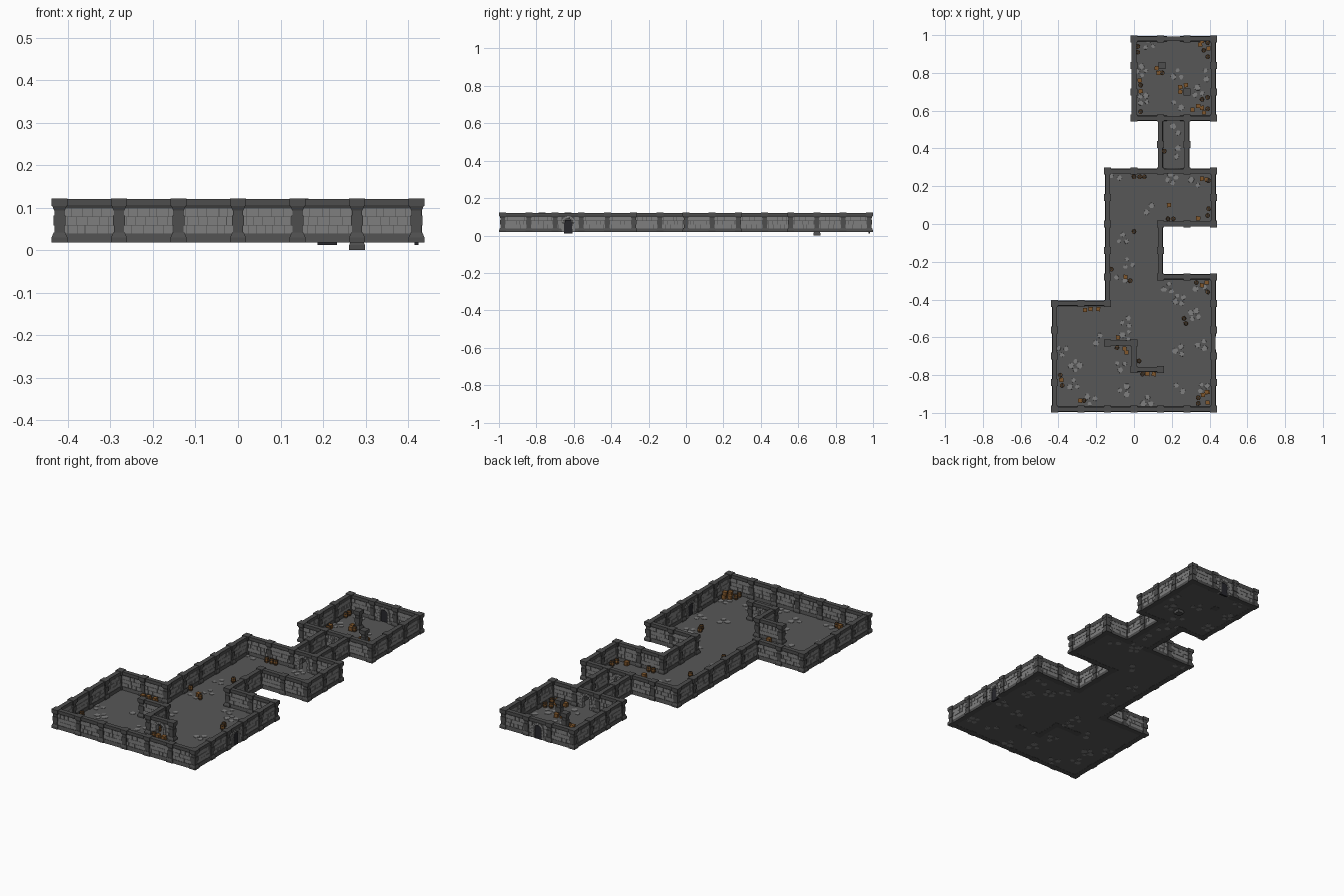
import bpy, bmesh, random
from math import pi, cos, sin, atan2
from mathutils import Matrix, Vector

if "Cube" in bpy.data.objects:
    bpy.data.objects.remove(bpy.data.objects["Cube"])

random.seed(4)
T = 0.14            # tile size
Z0, Z1, Z2, Z3 = 0.018, 0.038, 0.099, 0.122   # ground, plinth, cornice, top
FLOOR = 0.021


def material(name, rgb):
    m = bpy.data.materials.new(name)
    m.diffuse_color = (*rgb, 1)
    m.use_nodes = True
    m.node_tree.nodes["Principled BSDF"].inputs["Base Color"].default_value = m.diffuse_color
    return m


TRIM = material("dark_stone", (0.075, 0.075, 0.075))
BRICK = material("light_stone", (0.21, 0.21, 0.21))
GROUND = material("floor_stone", (0.095, 0.095, 0.095))
WOOD = material("wood", (0.22, 0.095, 0.025))
IRON = material("iron", (0.035, 0.028, 0.022))
BLACK = material("door_dark", (0.02, 0.02, 0.025))

parts = {}


def mesh(name, mat):
    if name not in parts:
        parts[name] = (bmesh.new(), mat)
    return parts[name][0]


def prism(bm, M, low, high, z0, z1):
    """Closed solid between two outlines with equal point counts."""
    a = [bm.verts.new(M @ Vector((x, y, z0))) for x, y in low]
    b = [bm.verts.new(M @ Vector((x, y, z1))) for x, y in high]
    n = len(a)
    bm.faces.new(a[::-1])
    bm.faces.new(b)
    for i in range(n):
        bm.faces.new((a[i], a[(i + 1) % n], b[(i + 1) % n], b[i]))


def block(bm, M, x0, x1, h0, h1, z0, z1):
    """Block along local x whose half thickness goes from h0 to h1."""
    prism(bm, M, [(x0, -h0), (x1, -h0), (x1, h0), (x0, h0)],
          [(x0, -h1), (x1, -h1), (x1, h1), (x0, h1)], z0, z1)


def square(bm, M, w0, w1, z0, z1):
    q = [(-1, -1), (1, -1), (1, 1), (-1, 1)]
    prism(bm, M, [(x * w0, y * w0) for x, y in q], [(x * w1, y * w1) for x, y in q], z0, z1)


def ngon(bm, M, r0, r1, z0, z1, n=8):
    c = [(cos(2 * pi * i / n), sin(2 * pi * i / n)) for i in range(n)]
    prism(bm, M, [(x * r0, y * r0) for x, y in c], [(x * r1, y * r1) for x, y in c], z0, z1)


def brick_rows(M, x0, x1):
    bm = mesh("wall_bricks", BRICK)
    h = (Z2 - Z1) / 3
    for r in range(3):
        x = x0
        while x < x1 - 0.001:
            w = random.uniform(0.017, 0.03)
            if x + w > x1 - 0.01:
                w = x1 - x
            t = random.uniform(0.0078, 0.0095)
            block(bm, M, x + 0.0006, x + w - 0.0006, t, t,
                  Z1 + r * h + 0.0006, Z1 + (r + 1) * h - 0.0006)
            x += w


def arch_frame(M):
    """Ring of voussoirs and two jambs around a doorway."""
    bm = mesh("arch_frames", BRICK)
    ri, ro, zc, d = 0.022, 0.036, 0.068, 0.0125
    for s in (-1, 1):
        a, b = sorted((s * ri, s * ro))
        for k in range(3):
            g = 0.001 * (k % 2)
            block(bm, M, a - g, b + g, d, d, Z0 + k * (zc - Z0) / 3, Z0 + (k + 1) * (zc - Z0) / 3 - 0.0006)
    R = M @ Matrix.Translation((0, 0, zc)) @ Matrix.Rotation(pi / 2, 4, 'X')
    n = 7
    for i in range(n):
        p, q = pi * i / n + 0.02, pi * (i + 1) / n - 0.02
        o = [(r * cos(t), r * sin(t)) for r, t in ((ri, p), (ro, p), (ro, q), (ri, q))]
        prism(bm, R, o, o, -d, d)
    # masonry filling the corners above the arch
    core = mesh("wall_core", TRIM)
    arc = [(0.03 * cos(pi * i / 8), 0.03 * sin(pi * i / 8)) for i in range(9)]
    o = arc + [(-0.037, 0), (-0.037, Z2 - zc + 0.006), (0.037, Z2 - zc + 0.006), (0.037, 0)]
    prism(core, R, o, o, -0.0075, 0.0075)


def wall(a, b, arch=False, door=False):
    p, q = Vector((*a, 0)) * T, Vector((*b, 0)) * T
    M = Matrix.Translation((p + q) / 2) @ Matrix.Rotation(atan2(q.y - p.y, q.x - p.x), 4, 'Z')
    e = T / 2
    spans = [(-e, -0.034), (0.034, e)] if arch else [(-e, e)]
    for x0, x1 in spans:
        block(mesh("wall_plinths", TRIM), M, x0, x1, 0.014, 0.010, Z0, Z1)
        block(mesh("wall_core", TRIM), M, x0, x1, 0.007, 0.007, Z1 - 0.002, Z2 + 0.002)
        brick_rows(M, x0, x1)
    block(mesh("wall_cornices", TRIM), M, -e, e, 0.009, 0.012, Z2, 0.106)
    block(mesh("wall_cornices", TRIM), M, -e, e, 0.012, 0.012, 0.106, Z3 - 0.002)
    if arch:
        arch_frame(M)
    if door:
        bm = mesh("door_panels", BLACK)
        block(bm, M, -0.023, 0.023, 0.005, 0.005, 0.012, 0.07)
        block(bm, M, -0.018, 0.018, 0.005, 0.005, 0.07, 0.084)


def pillar(x, y, dz=0.0):
    M = Matrix.Translation((x * T, y * T, dz))
    bm = mesh("pillars", TRIM)
    for w0, w1, z0, z1 in ((.0185, .0185, Z0, .030), (.0185, .014, .030, .041),
                           (.012, .012, .041, .058), (.0145, .0145, .058, .082),
                           (.012, .012, .082, .093), (.0125, .017, .093, .104),
                           (.0185, .0185, .104, Z3)):
        square(bm, M, w0, w1, z0, z1)


# outer walls and pillars along the room outline, in tiles
outline = [(-3, -7), (3, -7), (3, -2), (1, -2), (1, 0), (3, 0), (3, 2), (2, 2), (2, 4),
           (3, 4), (3, 7), (0, 7), (0, 4), (1, 4), (1, 2), (-1, 2), (-1, -3), (-3, -3)]
doors = {(3, -4.5), (1.5, 7)}
for (ax, ay), (bx, by) in zip(outline, outline[1:] + outline[:1]):
    n = max(abs(bx - ax), abs(by - ay))
    dx, dy = (bx - ax) // n, (by - ay) // n
    for i in range(n):
        a, b = (ax + dx * i, ay + dy * i), (ax + dx * (i + 1), ay + dy * (i + 1))
        d = ((a[0] + b[0]) / 2, (a[1] + b[1]) / 2) in doors
        wall(a, b, d, d)
        pillar(*a)

# passage arches, inner zigzag wall and free pillars
wall((1, 2), (2, 2), True)
wall((1, 4), (2, 4), True)
zig = [(-1, -4.5), (0, -4.5), (0, -5.5), (1, -5.5)]
for i in range(3):
    wall(zig[i], zig[i + 1], i == 2)
for p in zig:
    pillar(*p)
pillar(1.05, 6)
pillar(2, 5, -Z0)

# floor slabs
for x0, x1, y0, y1 in ((0, 3, 4, 7), (1, 2, 2, 4), (-1, 3, 0, 2), (-1, 1, -2, 0),
                       (-1, 3, -7, -2), (-3, -1, -7, -3)):
    prism(mesh("floor", GROUND), Matrix.Identity(4),
          *[[(x0 * T, y0 * T), (x1 * T, y0 * T), (x1 * T, y1 * T), (x0 * T, y1 * T)]] * 2,
          FLOOR - 0.002, FLOOR)

# loose paving stones in small groups
groups = [(.04, .81), (.23, .79), (.38, .79), (.05, .66), (.23, .63), (.34, .70), (.08, .95), (.22, .50),
          (.23, .38), (-.10, .25), (.08, .08), (.20, .24), (.32, .22), (-.06, -.08), (-.03, -.21),
          (-.07, -.29), (.18, -.34), (.35, -.34), (.24, -.40), (-.04, -.52), (-.04, -.59), (-.19, -.61),
          (-.38, -.67), (-.31, -.75), (-.07, -.75), (.24, -.67), (.36, -.64), (.24, -.87), (-.05, -.88),
          (.07, -.94), (-.32, -.85), (-.23, -.93), (.37, -.87), (.32, -.48)]
for gx, gy in groups:
    a0 = random.uniform(0, 6)
    k = random.choice((2, 3, 3, 4))
    for j in range(k):
        r = random.uniform(0.012, 0.019)
        t = a0 + 2 * pi * j / k
        o = []
        for i in range(6):
            u = i * pi / 3 + random.uniform(-.3, .3)
            o.append((r * cos(u) * random.uniform(.8, 1.15), r * sin(u) * random.uniform(.8, 1.1)))
        M = Matrix.Translation((gx + 0.023 * cos(t), gy + 0.023 * sin(t), 0))
        prism(mesh("paving_stones", BRICK), M, o, [(x * .93, y * .93) for x, y in o],
              FLOOR - 0.003, FLOOR + 0.002)

# barrels: bulged staves, hoops and dark lid
for x, y in [(.02, .94), (.02, .91), (.035, .735), (.035, .595), (.15, .80), (.39, .96), (.39, .885),
             (.37, .92), (.39, .67), (.39, .61), (.36, .66), (.16, .385), (0, .25), (.03, .25), (.055, .25),
             (.395, .23), (.18, .027), (.208, .027), (.395, .08), (.39, .045), (0, -.04), (-.12, -.24),
             (-.02, -.30), (.39, -.36), (.33, -.31), (.265, -.50), (.275, -.527), (.027, -.725),
             (-.09, -.655), (.045, -.795), (-.39, -.80), (-.38, -.855), (-.265, -.935), (.34, -.92), (.34, -.95)]:
    M = Matrix.Translation((x, y, FLOOR)) @ Matrix.Rotation(random.uniform(0, 1), 4, 'Z')
    b, h = mesh("barrels", WOOD), mesh("barrel_hoops", IRON)
    ngon(b, M, .0095, .0125, -.001, .013)
    ngon(b, M, .0125, .0095, .013, .027)
    for z in (.004, .019):
        ngon(h, M, .0123, .0123, z, z + .003)
    ngon(h, M, .0078, .0078, .026, .0276)

# crates: panelled boxes with rails, some stacked
for x, y, lv in [(.03, .76, 0), (.035, .703, 0), (.12, .825, 0), (.13, .80, 0), (.245, .725, 0), (.275, .735, 0),
                 (.245, .70, 0), (.35, .95, 0), (.36, .97, 0), (.395, .93, 0), (.31, .605, 0), (.34, .625, 0),
                 (.37, .59, 0), (.36, .615, 0), (.36, .24, 0), (.385, .235, 0), (.185, .10, 0), (.34, .03, 0),
                 (-.045, -.28, 0), (.385, -.31, 0), (.36, -.325, 0), (-.26, -.455, 0), (-.23, -.45, 0),
                 (-.19, -.45, 0), (-.085, -.60, 0), (-.05, -.66, 0), (-.04, -.68, 0), (.07, -.795, 0), (.105, -.795, 0),
                 (-.385, -.825, 0), (-.285, -.935, 0), (.365, -.905, 0), (.39, -.89, 0), (.39, -.945, 0), (.385, -.89, 1)]:
    M = Matrix.Translation((x, y, FLOOR + .021 * lv)) @ Matrix.Rotation(random.uniform(-.15, .15), 4, 'Z')
    square(mesh("crates", WOOD), M, .0095, .0095, 0, .02)
    for z in (0, .0175):
        square(mesh("crates", WOOD), M, .011, .011, z, z + .0035)

# turn every collected mesh into an object
for name, (bm, mat) in parts.items():
    bmesh.ops.recalc_face_normals(bm, faces=bm.faces)
    me = bpy.data.meshes.new(name)
    bm.to_mesh(me)
    bm.free()
    me.materials.append(mat)
    bpy.context.collection.objects.link(bpy.data.objects.new(name, me))
